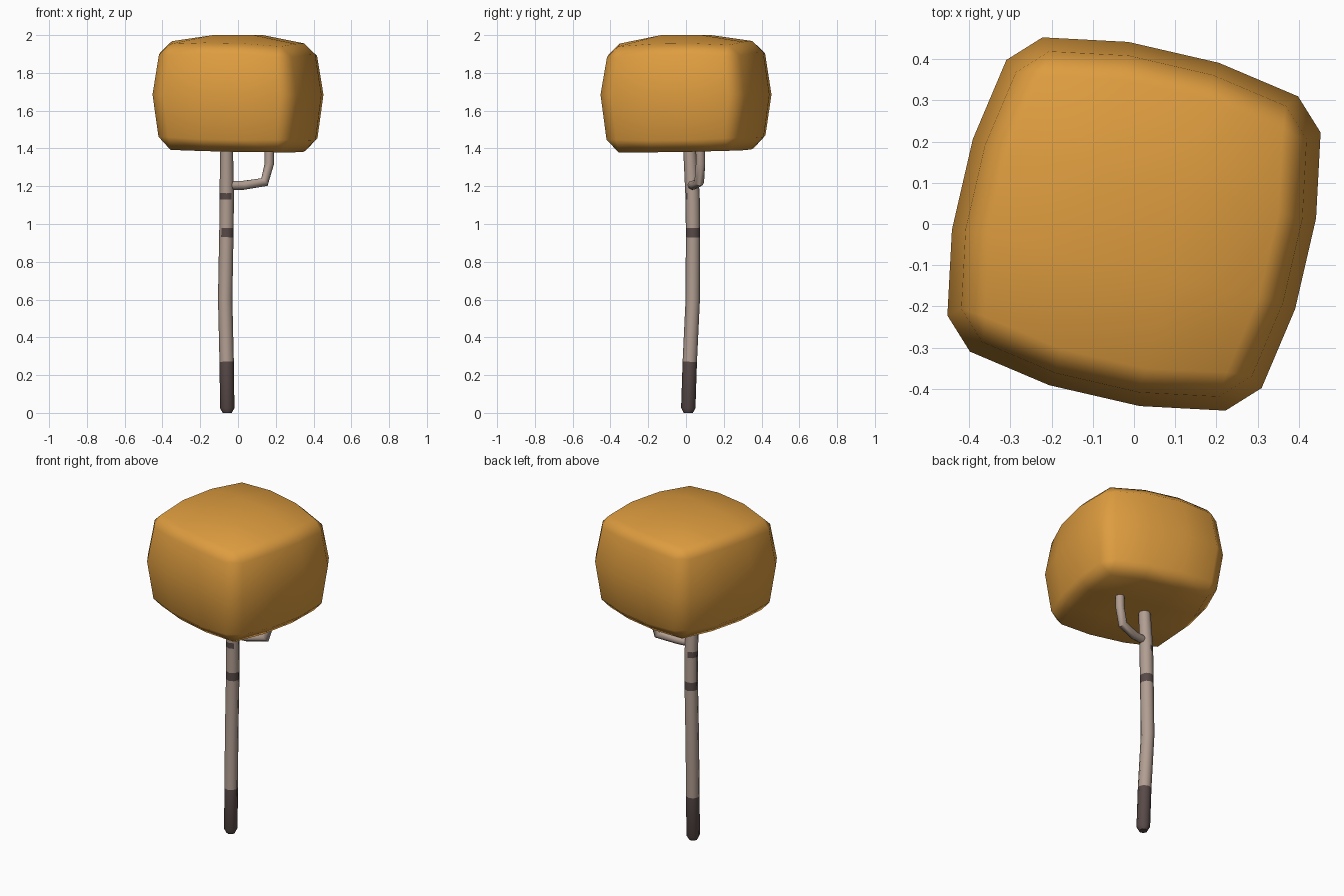
import bpy, bmesh, math
from mathutils import Vector, Matrix

if "Cube" in bpy.data.objects:
    bpy.data.objects.remove(bpy.data.objects["Cube"])


def material(name, rgb):
    m = bpy.data.materials.new(name)
    m.diffuse_color = (*rgb, 1)
    m.use_nodes = True
    m.node_tree.nodes["Principled BSDF"].inputs["Base Color"].default_value = m.diffuse_color
    return m


AMBER = material("amber leaves", (0.73, 0.335, 0.05))
BARK = material("pale bark", (0.44, 0.34, 0.285))
DARK = material("dark bark", (0.098, 0.069, 0.065))


def finish(name, bm, mats, angle):
    bmesh.ops.recalc_face_normals(bm, faces=bm.faces[:])
    me = bpy.data.meshes.new(name)
    bm.to_mesh(me)
    bm.free()
    ob = bpy.data.objects.new(name, me)
    bpy.context.collection.objects.link(ob)
    for m in mats:
        me.materials.append(m)
    bpy.ops.object.select_all(action='DESELECT')
    ob.select_set(True)
    bpy.context.view_layer.objects.active = ob
    bpy.ops.object.shade_smooth_by_angle(angle=math.radians(angle))
    return ob


def tube(name, path, radii, mats, sides=8, rule=None):
    """Sweep a ring along a path; rule(segment, side) gives the material."""
    bm = bmesh.new()
    pts = [Vector(p) for p in path]
    axis, frame, rings = Vector((0, 0, 1)), Matrix.Identity(3), []
    for i, p in enumerate(pts):
        t = (pts[min(i + 1, len(pts) - 1)] - pts[max(i - 1, 0)]).normalized()
        frame = axis.rotation_difference(t).to_matrix() @ frame
        axis = t
        rings.append([bm.verts.new(p + frame @ Vector((
            radii[i] * math.cos(math.tau * s / sides),
            radii[i] * math.sin(math.tau * s / sides), 0))) for s in range(sides)])
    for i in range(len(rings) - 1):
        for s in range(sides):
            n = (s + 1) % sides
            f = bm.faces.new((rings[i][s], rings[i][n], rings[i + 1][n], rings[i + 1][s]))
            f.material_index = rule(i, s) if rule else 0
    for end, i in ((rings[0], 0), (rings[-1], len(rings) - 2)):
        f = bm.faces.new(end)
        f.material_index = rule(i, 0) if rule else 0
    return finish(name, bm, mats, 50)


# Trunk: dark foot, two partial dark bands
trunk_path = [(-0.057, 0.012, 0), (-0.057, 0.012, 0.025), (-0.06, 0.02, 0.27),
              (-0.068, 0.036, 0.605), (-0.062, 0.037, 0.93), (-0.061, 0.037, 0.98),
              (-0.06, 0.035, 1.13), (-0.06, 0.034, 1.165), (-0.06, 0.02, 1.38),
              (-0.058, 0.012, 1.5)]


def bark_rule(seg, side):
    if seg < 2:
        return 1
    if seg == 4 and side != 4:
        return 1
    if seg == 6 and side not in (0, 1, 7):
        return 1
    return 0


tube("trunk", trunk_path, [0.024] + [0.038] * 7 + [0.034] * 2, [BARK, DARK], 8, bark_rule)

# Side branch bending up into the crown
tube("branch", [(-0.06, 0.03, 1.205), (0.03, 0.04, 1.205), (0.14, 0.07, 1.222),
                (0.166, 0.077, 1.32), (0.166, 0.075, 1.5)],
     [0.024, 0.024, 0.026, 0.025, 0.025], [BARK], 8)

# Crown: puffed bevelled box, turned about z and slightly tilted
bm = bmesh.new()
TURN = math.radians(-13)


def vert(x, y, z, k, tilt=0.018):
    a = TURN + k * math.pi / 2
    wx = x * math.cos(a) - y * math.sin(a)
    wy = x * math.sin(a) + y * math.cos(a)
    return bm.verts.new((wx, wy, z + tilt * (wy - wx)))


SIDE = [(0.391, -0.318), (0.427, -0.113), (0.427, 0.113), (0.391, 0.318)]
levels = [(1.452, 1.458, 0.93), (1.685, 1.685, 1.0), (1.905, 1.893, 0.925)]
rings = [[vert(x * s, y * s, zm if j in (1, 2) else zc, k, 0.018 if s < 1 else 0)
          for k in range(4) for j, (x, y) in enumerate(SIDE)] for zm, zc, s in levels]
for a, b in zip(rings, rings[1:]):
    for i in range(16):
        n = (i + 1) % 16
        bm.faces.new((a[i], a[n], b[n], b[i]))


def cap(ring, corner, zc, mid, zm, zin):
    edge = [vert(x, y, z, k) for k in range(4) for x, y, z in
            ((corner, -corner, zc), (mid, -0.105, zm), (mid, 0.105, zm))]
    inner = [vert(0.11, -0.11, zin, k, 0) for k in range(4)]
    for k in range(4):
        for j in range(3):
            bm.faces.new((ring[4 * k + j], ring[4 * k + j + 1],
                          edge[(3 * k + j + 1) % 12], edge[3 * k + j]))
        bm.faces.new((ring[4 * k + 3], ring[(4 * k + 4) % 16], edge[(3 * k + 3) % 12]))
        bm.faces.new((edge[3 * k + 1], edge[3 * k + 2], inner[(k + 1) % 4], inner[k]))
        bm.faces.new((edge[3 * k], edge[3 * k + 1], inner[k], edge[3 * k - 1]))
    bm.faces.new(inner)


cap(rings[-1], 0.300, 1.950, 0.335, 1.962, 2.0)
cap(rings[0], 0.298, 1.390, 0.330, 1.388, 1.388)
crown = finish("crown", bm, [AMBER], 180)
crown.modifiers.new("soft_shading", 'WEIGHTED_NORMAL')
